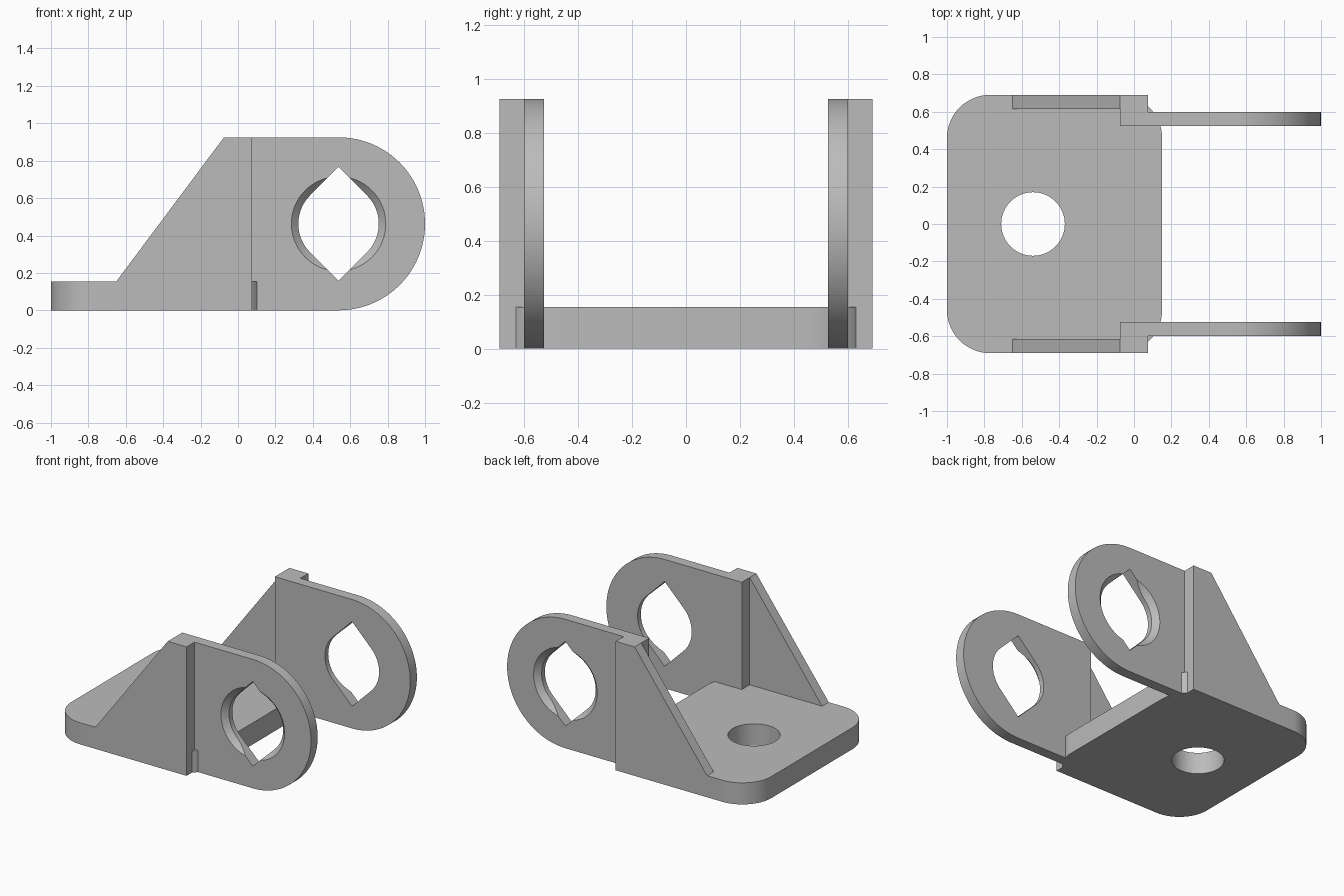
import bpy, bmesh, math
from mathutils import Vector

if "Cube" in bpy.data.objects:
    bpy.data.objects.remove(bpy.data.objects["Cube"])

grey = bpy.data.materials.new("plain grey")
grey.diffuse_color = (0.5, 0.5, 0.5, 1)
grey.use_nodes = True
grey.node_tree.nodes["Principled BSDF"].inputs["Base Color"].default_value = grey.diffuse_color


def arc(cx, cy, r, a0, a1, n):
    return [(cx + r * math.cos(math.radians(a0 + (a1 - a0) * i / n)),
             cy + r * math.sin(math.radians(a0 + (a1 - a0) * i / n))) for i in range(n + 1)]


def loft(name, rings):
    """Closed solid through matching rings of 3D points."""
    bm = bmesh.new()
    vs = [[bm.verts.new(p) for p in ring] for ring in rings]
    n = len(rings[0])
    for a, b in zip(vs, vs[1:]):
        for i in range(n):
            bm.faces.new((a[i], a[(i + 1) % n], b[(i + 1) % n], b[i]))
    bm.faces.new(vs[0])
    bm.faces.new(vs[-1])
    bmesh.ops.recalc_face_normals(bm, faces=bm.faces[:])
    me = bpy.data.meshes.new(name)
    bm.to_mesh(me)
    bm.free()
    me.materials.append(grey)
    ob = bpy.data.objects.new(name, me)
    bpy.context.collection.objects.link(ob)
    return ob


def plate_z(name, pts, z0, z1):
    return loft(name, [[(x, y, z) for x, y in pts] for z in (z0, z1)])


def plate_y(name, pts, y0, y1):
    return loft(name, [[(x, y, z) for x, z in pts] for y in (y0, y1)])


def boolean(ob, other, op):
    m = ob.modifiers.new(op, 'BOOLEAN')
    m.operation, m.object, m.solver = op, other, 'EXACT'
    bpy.context.view_layer.objects.active = ob
    bpy.ops.object.modifier_apply(modifier=m.name)
    bpy.data.objects.remove(other)


# base plate with rounded corners and a mounting hole
T, H, R = 0.155, 0.925, 0.23
outline = []
for cx, cy, a in ((-0.08, 0.46, 0), (-0.77, 0.46, 90), (-0.77, -0.46, 180), (-0.08, -0.46, 270)):
    outline += arc(cx, cy, R, a, a + 90, 16)
bracket = plate_z("bracket", outline, 0, T)
boolean(bracket, plate_z("hole_cutter", arc(-0.54, 0, 0.17, 0, 360, 64)[:-1], -0.1, 0.3), 'DIFFERENCE')

# side walls: sloped gusset, joining post and round-ended ear
cx, cz, r = 0.5375, H / 2, 0.215
ear_pts = [(-0.075, 0), *arc(cx, cz, H / 2, -90, 90, 48), (-0.075, H)]
gusset_pts = [(-0.65, 0), (0.075, 0), (0.075, H), (-0.075, H), (-0.65, T)]
post_pts = [(-0.075, 0), (0.075, 0), (0.075, H), (-0.075, H)]
# pivot hole: circle with a right-angle point above and below
tip = r * math.sqrt(2)
hole_pts = (arc(cx, cz, r, -45, 45, 20) + [(cx, cz + tip)]
            + arc(cx, cz, r, 135, 225, 20) + [(cx, cz - tip)])

for s in (1, -1):
    ear = plate_y("ear", ear_pts, s * 0.525, s * 0.60)
    boolean(ear, plate_y("pivot_cutter", hole_pts, s * 0.45, s * 0.65), 'DIFFERENCE')
    # countersink on the outer face
    cone = loft("countersink_cutter", [
        [(x, s * y, z) for x, z in arc(cx, cz, rad, 0, 360, 64)[:-1]]
        for y, rad in ((0.5525, 0.205), (0.61, 0.2625))])
    boolean(ear, cone, 'DIFFERENCE')
    boolean(ear, plate_y("post", post_pts, s * 0.525, s * 0.69), 'UNION')
    boolean(ear, plate_y("gusset", gusset_pts, s * 0.615, s * 0.69), 'UNION')
    boolean(bracket, ear, 'UNION')

# smooth curved faces, crisp edges
bpy.ops.object.select_all(action='DESELECT')
bracket.select_set(True)
bpy.context.view_layer.objects.active = bracket
bpy.ops.object.shade_smooth_by_angle(angle=math.radians(20))
